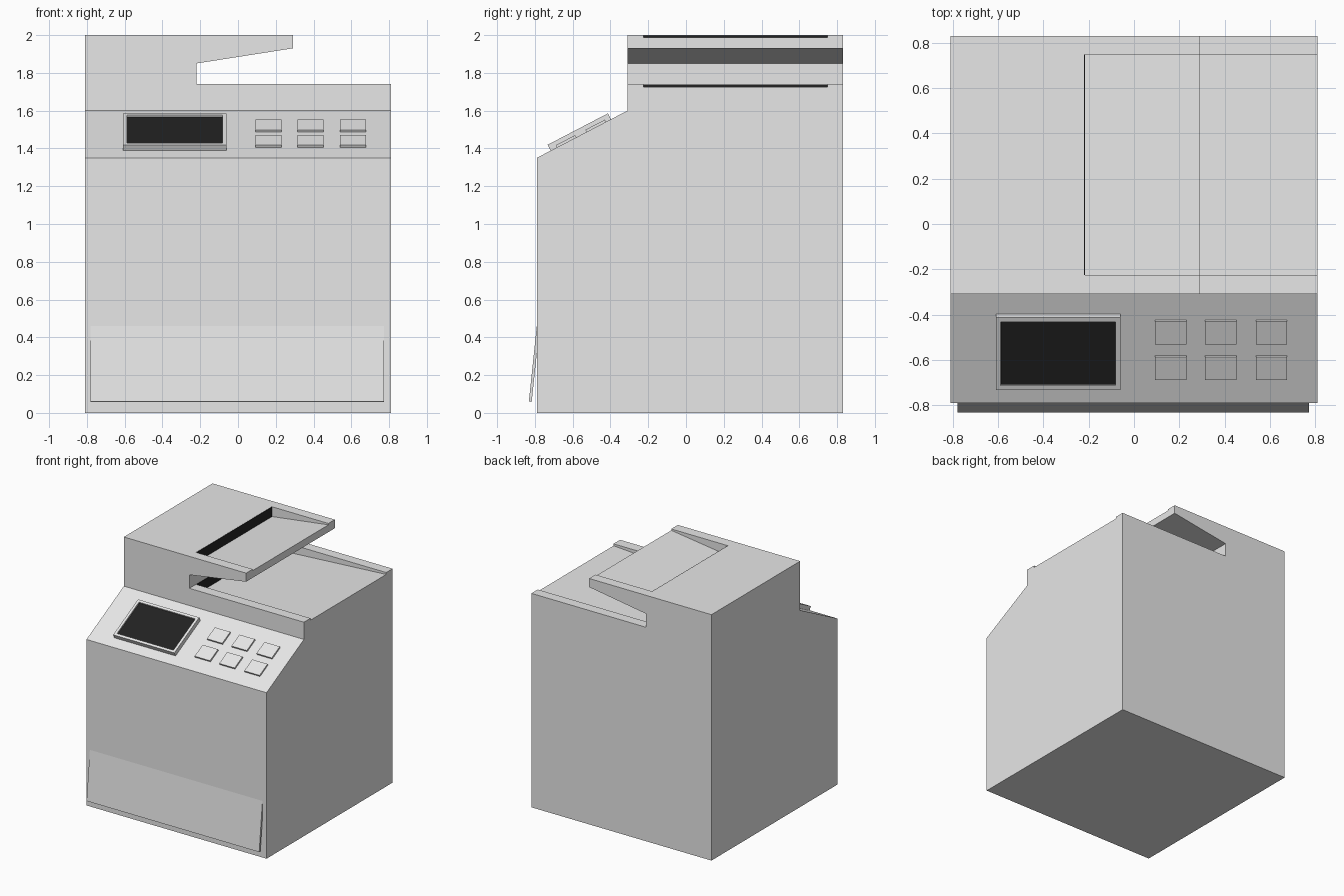
import bpy, bmesh, math
from mathutils import Matrix, Vector

if "Cube" in bpy.data.objects:
    bpy.data.objects.remove(bpy.data.objects["Cube"])


def material(name, value):
    m = bpy.data.materials.new(name)
    m.diffuse_color = (value, value, value, 1)
    m.use_nodes = True
    m.node_tree.nodes["Principled BSDF"].inputs["Base Color"].default_value = m.diffuse_color
    return m


GREY = material("light_grey", 0.8)
BLACK = material("near_black", 0.016)


def add_object(name, bm, mats):
    bmesh.ops.recalc_face_normals(bm, faces=bm.faces[:])
    mesh = bpy.data.meshes.new(name)
    bm.to_mesh(mesh)
    bm.free()
    for m in mats:
        mesh.materials.append(m)
    ob = bpy.data.objects.new(name, mesh)
    bpy.context.collection.objects.link(ob)
    return ob


def prism(name, profile, axis, lo, hi, mat=GREY):
    """Extrude a 2D profile: (y, z) along x, or (x, z) along y."""
    bm = bmesh.new()
    place = (lambda a, b: (lo, a, b)) if axis == 'x' else (lambda a, b: (a, lo, b))
    face = bm.faces.new([bm.verts.new(place(a, b)) for a, b in profile])
    ext = bmesh.ops.extrude_face_region(bm, geom=[face])
    step = Vector((hi - lo, 0, 0) if axis == 'x' else (0, hi - lo, 0))
    bmesh.ops.translate(bm, vec=step,
                        verts=[v for v in ext['geom'] if isinstance(v, bmesh.types.BMVert)])
    return add_object(name, bm, [mat])


def box_bm(x0, x1, y0, y1, z0, z1):
    bm = bmesh.new()
    mat = (Matrix.Translation(((x0 + x1) / 2, (y0 + y1) / 2, (z0 + z1) / 2))
           @ Matrix.Diagonal((x1 - x0, y1 - y0, z1 - z0, 1)))
    bmesh.ops.create_cube(bm, size=1, matrix=mat)
    return bm


def cut(target, cutter):
    cutter.hide_render = True
    mod = target.modifiers.new(cutter.name, 'BOOLEAN')
    mod.operation = 'DIFFERENCE'
    mod.solver = 'EXACT'
    mod.object = cutter
    with bpy.context.temp_override(object=target, active_object=target,
                                   selected_objects=[target]):
        bpy.ops.object.modifier_apply(modifier=mod.name)
    bpy.data.objects.remove(cutter)


# Body with sloped control panel
body = prism("copier_body",
             [(-0.79, 0), (0.83, 0), (0.83, 2), (-0.31, 2), (-0.31, 1.6), (-0.79, 1.35)],
             'x', -0.81, 0.81)

# Paper slot below the overhanging feeder tray
cut(body, prism("slot_cutter",
                [(-0.22, 1.74), (1, 1.74), (1, 2.1), (0.29, 2.1), (0.29, 1.93), (-0.22, 1.85)],
                'y', -0.4, 1))
# Sloping tray recesses, open to the right
cut(body, prism("feeder_recess_cutter",
                [(-0.22, 1.92), (0.33, 1.994), (0.33, 2.1), (-0.22, 2.1)],
                'y', -0.225, 0.748))
cut(body, prism("output_recess_cutter",
                [(-0.22, 1.66), (0.9, 1.73), (0.9, 1.76), (-0.22, 1.76)],
                'y', -0.225, 0.748))

# Black paper openings at the inner end of each tray
for name, z0, z1 in (("feeder_opening", 1.92, 2.0), ("output_opening", 1.66, 1.74)):
    add_object(name, box_bm(-0.222, -0.217, -0.225, 0.748, z0, z1 - 0.001), [BLACK])

# Control panel parts, placed in the slope's own frame
slope = Matrix.Translation((0, -0.79, 1.35)) @ Matrix.Rotation(math.atan2(0.25, 0.48), 4, 'X')

# Screen with recessed black display
bm = box_bm(-0.61, -0.06, 0.083, 0.443, -0.005, 0.035)
top = max(bm.faces, key=lambda f: f.calc_center_median().z)
bmesh.ops.inset_region(bm, faces=[top], thickness=0.03)
bmesh.ops.inset_region(bm, faces=[top], thickness=0.001, depth=-0.01)
top.material_index = 1
add_object("screen", bm, [GREY, BLACK]).matrix_world = slope

# Buttons
for row, s in enumerate((0.178, 0.355)):
    for col, x in enumerate((0.162, 0.383, 0.608)):
        bm = box_bm(x - 0.069, x + 0.069, s - 0.058, s + 0.058, -0.005, 0.013)
        add_object(f"button_{row}_{col}", bm, [GREY]).matrix_world = slope

# Tilted paper drawer flap
prism("drawer_flap", [(-0.832, 0.06), (-0.817, 0.058), (-0.775, 0.458), (-0.79, 0.46)],
      'x', -0.78, 0.773)
